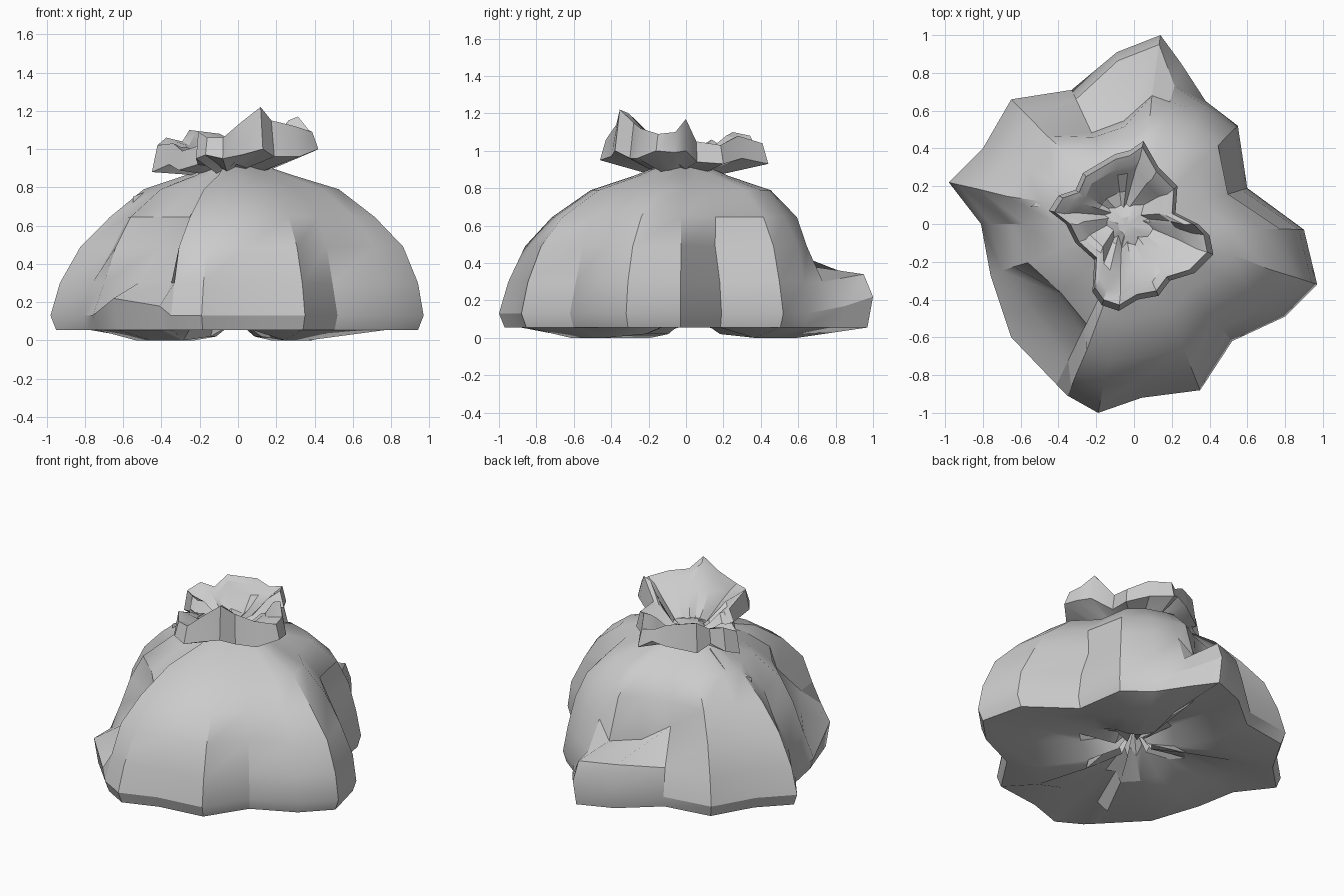
import bpy, bmesh, math
from mathutils import Vector

if "Cube" in bpy.data.objects:
    bpy.data.objects.remove(bpy.data.objects["Cube"])


def finish(name, bm, angle):
    """Turn a bmesh into a named object, smooth except at sharp folds."""
    bmesh.ops.recalc_face_normals(bm, faces=bm.faces)
    me = bpy.data.meshes.new(name)
    bm.to_mesh(me)
    bm.free()
    ob = bpy.data.objects.new(name, me)
    bpy.context.collection.objects.link(ob)
    bpy.ops.object.select_all(action='DESELECT')
    ob.select_set(True)
    bpy.context.view_layer.objects.active = ob
    bpy.ops.object.shade_smooth_by_angle(angle=math.radians(angle))


def loft(name, rings, bottom, top, angle):
    """Skin a stack of closed rings and cap both ends with a fan."""
    bm = bmesh.new()
    vr = [[bm.verts.new(p) for p in r] for r in rings]
    n = len(vr[0])
    for a, b in zip(vr, vr[1:]):
        for i in range(n):
            j = (i + 1) % n
            bm.faces.new((a[i], a[j], b[j], b[i]))
    lo, hi = bm.verts.new(bottom), bm.verts.new(top)
    for i in range(n):
        j = (i + 1) % n
        bm.faces.new((lo, vr[0][j], vr[0][i]))
        bm.faces.new((hi, vr[-1][i], vr[-1][j]))
    finish(name, bm, angle)


# Sack outline: x, y of the widest point, scale at z 0.3, scale at z 0.48
sack = [
    (.97, -.32, .97, .89), (.90, -.03, .97, .86), (.60, .19, .95, .82),
    (.55, .52, .96, .90), (.38, .65, .97, .92), (.25, .85, .86, .76),
    (.14, 1.0, .95, .68), (-.09, .91, .95, .60), (-.33, .71, .93, .68),
    (-.65, .66, .95, .86), (-.80, .40, .95, .86), (-.98, .22, .95, .84),
    (-.81, 0, .94, .80), (-.76, -.27, .92, .84), (-.65, -.60, .80, .62),
    (-.41, -.85, .85, .67), (-.35, -.91, .95, .88), (-.19, -1.0, .95, .86),
    (.04, -.92, .96, .90), (.35, -.88, .96, .88), (.52, -.62, .95, .89),
    (.80, -.49, .97, .89)]
raised = {5: .17, 6: .22, 7: .20, 14: .22, 15: .18}
feet = {3, 4, 5, 8, 9, 13, 14, 15, 19, 20}


def ring(fn):
    return [fn(i, *c) for i, c in enumerate(sack)]


def shoulder(cx, cy, z, radius, follow):
    """Ring blending from the sack outline towards a round neck."""
    c = Vector((cx, cy, 0))

    def fn(i, x, y, low, mid):
        d = Vector((x, y, 0)) * mid - c
        p = c + d.normalized() * radius * (1 + follow * (d.length / .72 - 1))
        return (p.x, p.y, z)
    return ring(fn)


# Sagging sack with folded, hollow underside
body_rings = [
    ring(lambda i, x, y, l, m: (x * .12, y * .12, .15 if i % 2 else .08)),
    ring(lambda i, x, y, l, m: (x * .35, y * .35, .02 if i in feet else .10)),
    ring(lambda i, x, y, l, m: (x * .70, y * .70, 0 if i in feet else .07)),
    ring(lambda i, x, y, l, m: (x * .97, y * .97, .055)),
    ring(lambda i, x, y, l, m: (x, y, raised.get(i, .13))),
    ring(lambda i, x, y, l, m: (x * l, y * l, .34 if i in (6, 7) else .30)),
    ring(lambda i, x, y, l, m: (x * m, y * m, .38 if i in (6, 7) else .49)),
    shoulder(.03, -.03, .645, .63, .65),
    shoulder(.02, .02, .79, .46, .7),
    shoulder(.0, .0, .865, .24, .9),
    shoulder(-.03, -.01, .95, .055, .5)]
loft("sack_body", body_rings, (0, 0, .22), (-.04, -.01, .95), 30)

# Gathered collar: x, y, lower lip height, upper lip height
collar = [
    (.42, -.16, 1.0, 1.09), (.40, -.06, .99, 1.10), (.34, 0, 1.0, 1.17),
    (.22, .06, .94, 1.05), (.23, .20, .93, 1.03), (.13, .30, .96, 1.08),
    (.05, .44, .93, 1.04), (-.02, .39, .97, 1.04), (-.10, .37, .95, 1.08),
    (-.27, .27, .91, 1.10), (-.31, .18, .95, 1.04), (-.40, .15, .91, 1.06),
    (-.45, .07, .88, 1.02), (-.36, 0, .92, 1.03), (-.31, -.10, .89, .99),
    (-.21, -.19, .92, 1.02), (-.22, -.36, .95, 1.09), (-.17, -.43, .97, 1.06),
    (-.08, -.46, .95, 1.06), (.02, -.40, .97, 1.14), (.13, -.38, 1.0, 1.22),
    (.19, -.30, .96, 1.15), (.32, -.26, .96, 1.12)]
neck, bowl = Vector((-.04, -.01, 0)), Vector((-.06, .04, 0))


def lip(c, scale, height, even=0):
    """Scaled copy of the collar outline, evened out into a circle."""
    out = []
    for i, (x, y, lo, hi) in enumerate(collar):
        d = Vector((x, y, 0)) - c
        r = d.length * (1 - even) + .38 * even
        p = c + d.normalized() * r * scale
        out.append((p.x, p.y, height(lo, hi) + (.015 if i % 2 else -.015) * (scale < .8)))
    return out


loft("gathered_collar", [
    lip(neck, .20, lambda a, b: .86, .5),
    lip(neck, .50, lambda a, b: .88 + (a - .88) * .3),
    lip(neck, 1.0, lambda a, b: a),
    lip(neck, .93, lambda a, b: b),
    lip(neck, .80, lambda a, b: b - .02),
    lip(bowl, .64, lambda a, b: 1.0 + (b - 1.04) * .5, .25),
    lip(bowl, .36, lambda a, b: .93, .6)],
    (neck.x, neck.y, .84), (bowl.x, bowl.y, .90), 30)


def pleat(name, a, b, c, thick):
    """Thin triangular fold of loose sheet."""
    bm = bmesh.new()
    f = bm.faces.new([bm.verts.new(p) for p in (a, b, c)])
    ext = bmesh.ops.extrude_face_region(bm, geom=[f], use_keep_orig=True)
    moved = [v for v in ext["geom"] if isinstance(v, bmesh.types.BMVert)]
    bmesh.ops.translate(bm, verts=moved, vec=(0, 0, -thick))
    finish(name, bm, 30)


# Loose folds around the shoulder
pleat("right_pleat", (.12, -.10, .90), (.42, -.28, .77), (.52, -.20, .75), .05)
pleat("left_pleat", (-.25, .10, .87), (-.55, .09, .75), (-.42, .18, .80), .05)
